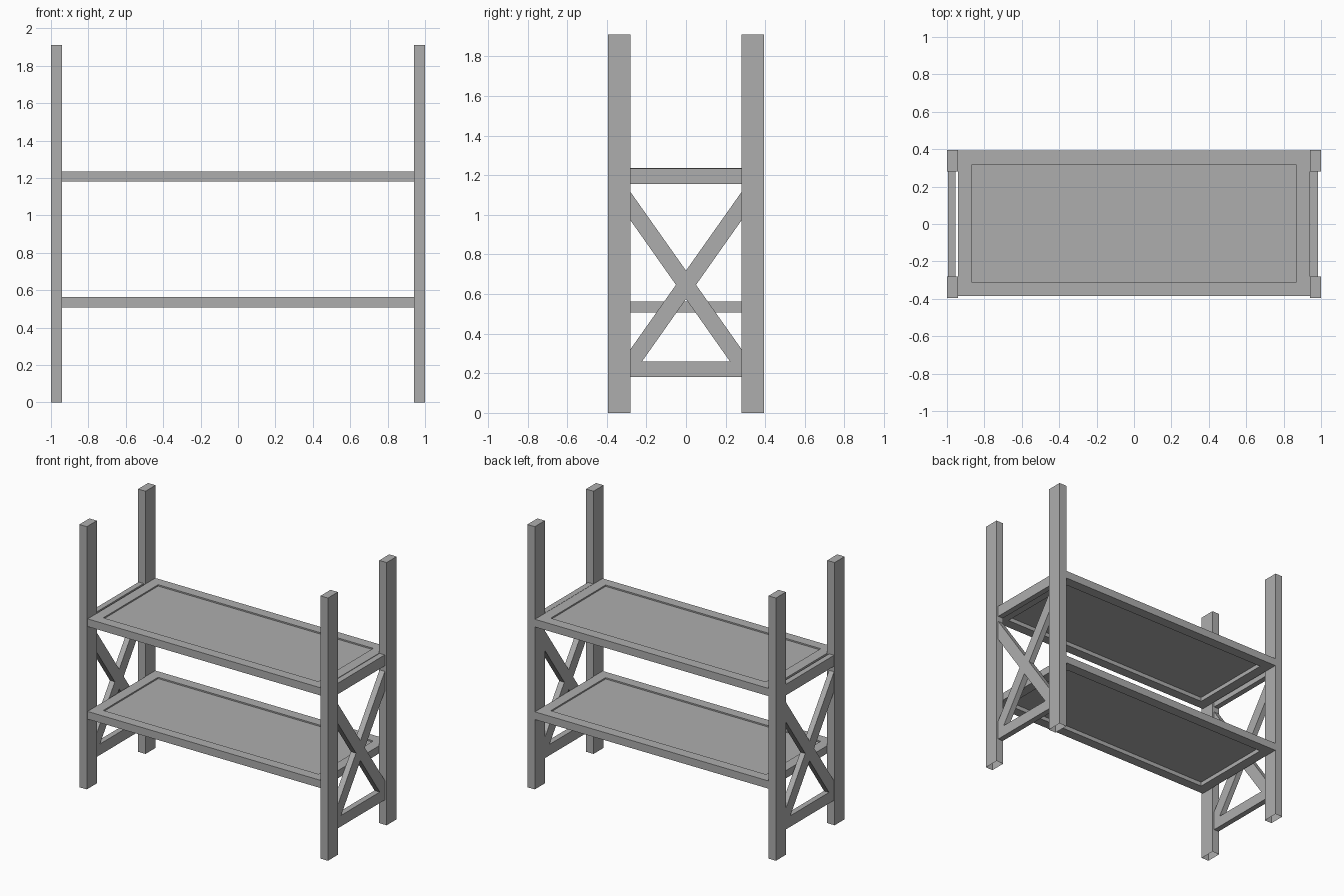
import bpy, bmesh

if "Cube" in bpy.data.objects:
    bpy.data.objects.remove(bpy.data.objects["Cube"])

grey = bpy.data.materials.new("plain_grey")
grey.diffuse_color = (0.42, 0.42, 0.42, 1)
grey.use_nodes = True
grey.node_tree.nodes["Principled BSDF"].inputs["Base Color"].default_value = grey.diffuse_color


def finish(name, bm):
    bmesh.ops.recalc_face_normals(bm, faces=bm.faces)
    me = bpy.data.meshes.new(name)
    bm.to_mesh(me)
    bm.free()
    me.materials.append(grey)
    ob = bpy.data.objects.new(name, me)
    bpy.context.collection.objects.link(ob)
    return ob


def prism(name, profile, x0, x1):
    """Extrude a (y, z) outline from x0 to x1."""
    bm = bmesh.new()
    face = bm.faces.new([bm.verts.new((x0, y, z)) for y, z in profile])
    out = bmesh.ops.extrude_face_region(bm, geom=[face])
    verts = [v for v in out["geom"] if isinstance(v, bmesh.types.BMVert)]
    bmesh.ops.translate(bm, verts=verts, vec=(x1 - x0, 0, 0))
    return finish(name, bm)


def box(name, x0, x1, y0, y1, z0, z1):
    return prism(name, [(y0, z0), (y1, z0), (y1, z1), (y0, z1)], x0, x1)


# Four corner posts, open underneath
for sx in (-1, 1):
    for sy in (-1, 1):
        xs, ys = sorted((sx * 0.94, sx)), sorted((sy * 0.28, sy * 0.395))
        post = box("corner_post", *xs, *ys, 0, 1.91)
        bm = bmesh.new()
        bm.from_mesh(post.data)
        base = [f for f in bm.faces if f.calc_center_median().z < 0.01]
        bmesh.ops.delete(bm, geom=base, context='FACES_ONLY')
        bm.to_mesh(post.data)
        bm.free()

# Side frames: two cross rails and an X brace at each end
for x0, x1 in ((-0.995, -0.955), (0.943, 0.985)):
    box("lower_side_rail", x0, x1, -0.28, 0.28, 0.18, 0.26)
    box("upper_side_rail", x0, x1, -0.28, 0.28, 1.155, 1.235)
    for s in (-1, 1):
        outline = [(-0.28, 1.115), (-0.28, 0.972), (0.222, 0.26),
                   (0.28, 0.26), (0.28, 0.322)]
        prism("cross_brace", [(s * y, z) for y, z in outline], x0, x1)

# Shelves: raised border around a thin recessed panel
for z0, z1 in ((0.507, 0.563), (1.18, 1.236)):
    box("shelf_front_border", -0.94, 0.94, -0.385, -0.312, z0, z1)
    box("shelf_back_border", -0.94, 0.94, 0.318, 0.393, z0, z1)
    box("shelf_left_border", -0.94, -0.865, -0.312, 0.318, z0, z1)
    box("shelf_right_border", 0.865, 0.94, -0.312, 0.318, z0, z1)
    box("shelf_panel", -0.865, 0.865, -0.312, 0.318, z0 + 0.03, z1 - 0.01)
